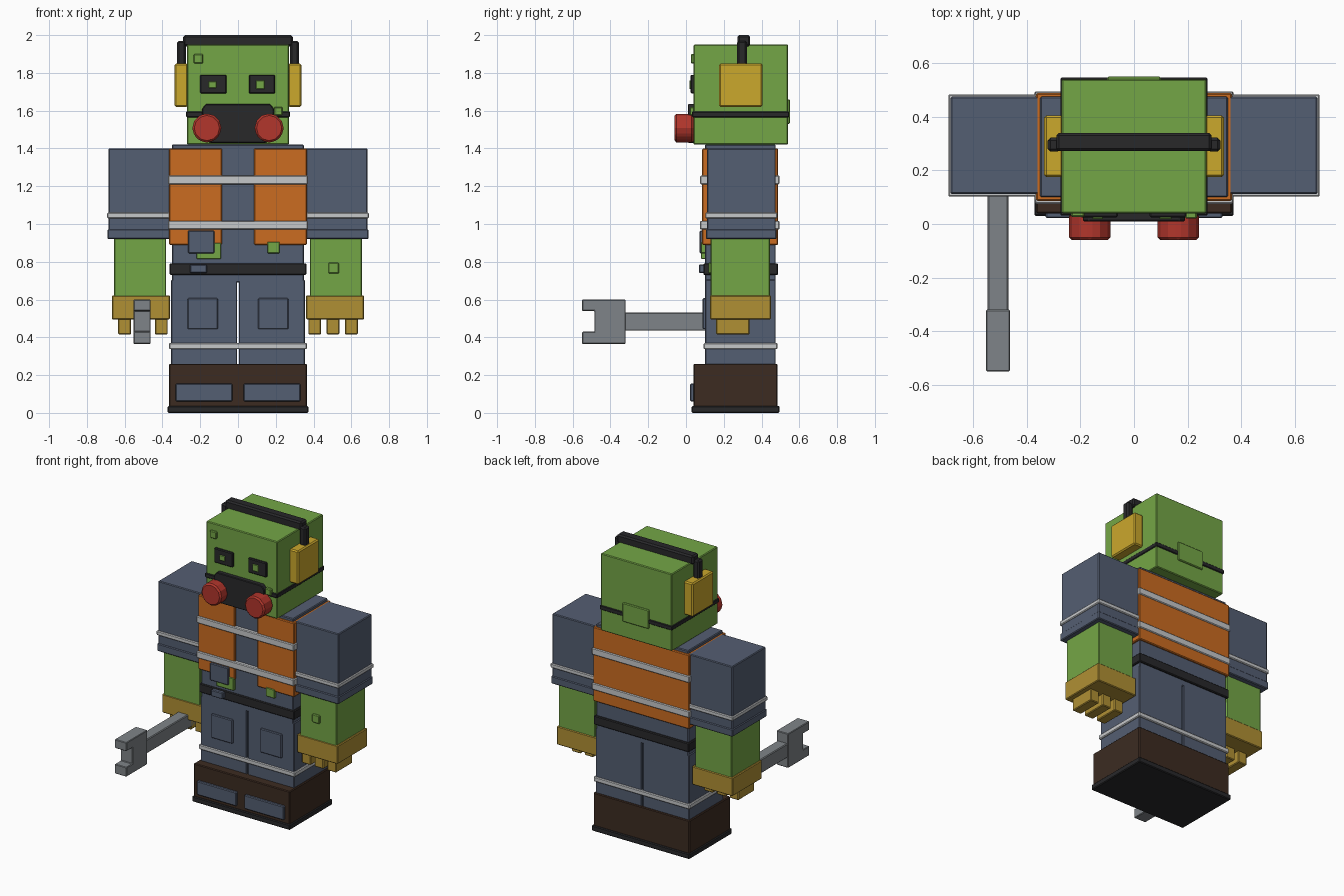
import bpy, bmesh, math

cube = bpy.data.objects.get("Cube")
if cube:
    bpy.data.objects.remove(cube, do_unlink=True)


def material(name, r, g, b):
    lin = [((c / 255 + 0.055) / 1.055) ** 2.4 for c in (r, g, b)] + [1]
    m = bpy.data.materials.new(name)
    m.use_nodes = True
    m.diffuse_color = lin
    m.node_tree.nodes["Principled BSDF"].inputs["Base Color"].default_value = lin
    return m


GREEN = material("green skin", 116, 166, 70)
BLUE = material("slate blue cloth", 84, 94, 114)
ORANGE = material("orange vest", 203, 108, 33)
YELLOW = material("yellow plastic", 203, 168, 44)
GLOVE = material("tan glove", 176, 144, 52)
RED = material("red filter", 178, 54, 44)
BLACK = material("black rubber", 40, 40, 42)
BROWN = material("brown leather", 60, 43, 33)
SILVER = material("silver tape", 198, 200, 202)
STEEL = material("grey steel", 127, 132, 136)


def finish(name, bm, mat, bevel):
    bmesh.ops.recalc_face_normals(bm, faces=bm.faces)
    mesh = bpy.data.meshes.new(name)
    bm.to_mesh(mesh)
    bm.free()
    mesh.materials.append(mat)
    ob = bpy.data.objects.new(name, mesh)
    bpy.context.collection.objects.link(ob)
    if bevel:
        mod = ob.modifiers.new("Bevel", 'BEVEL')
        mod.width = bevel
        mod.segments = 1
        mod.limit_method = 'ANGLE'
    return ob


def box(name, mat, x, y, z, bevel=0.005):
    """Box from its (min, max) along each axis."""
    bm = bmesh.new()
    bmesh.ops.create_cube(bm, size=1)
    for v in bm.verts:
        v.co = [a[0] + (c + 0.5) * (a[1] - a[0]) for a, c in zip((x, y, z), v.co)]
    return finish(name, bm, mat, bevel)


def pair(name, mat, x, y, z, bevel=0.005):
    """The same box on both sides of the body."""
    box("left_" + name, mat, x, y, z, bevel)
    box("right_" + name, mat, (-x[1], -x[0]), y, z, bevel)


def prism(name, mat, axis, profile, lo, hi, bevel=0.004):
    """Extrude a 2D outline along x (outline in y, z) or y (outline in x, z)."""
    bm = bmesh.new()
    place = (lambda p: (lo, p[0], p[1])) if axis == 'x' else (lambda p: (p[0], lo, p[1]))
    face = bm.faces.new([bm.verts.new(place(p)) for p in profile])
    out = bmesh.ops.extrude_face_region(bm, geom=[face])
    step = (hi - lo, 0, 0) if axis == 'x' else (0, hi - lo, 0)
    bmesh.ops.translate(bm, vec=step,
                        verts=[g for g in out["geom"] if isinstance(g, bmesh.types.BMVert)])
    return finish(name, bm, mat, bevel)


# Head and face
box("head", GREEN, (-.27, .27), (.04, .54), (1.42, 1.95))
box("nape_patch", GREEN, (-.1, .1), (.53, .55), (1.53, 1.66))
box("mask_strap", BLACK, (-.275, .275), (.032, .546), (1.565, 1.595), .004)
box("right_eye", BLACK, (-.2, -.06), (.025, .05), (1.69, 1.79))
box("left_eye", BLACK, (.058, .196), (.025, .05), (1.69, 1.79))
box("right_pupil", GREEN, (-.155, -.115), (.018, .03), (1.72, 1.755), .002)
box("left_pupil", GREEN, (.095, .14), (.018, .03), (1.715, 1.76), .002)
box("forehead_wart", GREEN, (-.235, -.185), (.026, .05), (1.85, 1.9))
box("cheek_wart", GREEN, (.19, .235), (.02, .05), (1.575, 1.62))

# Breathing mask with two round filters
mask = [(-.17, 1.635), (.17, 1.635), (.19, 1.61), (.19, 1.47),
        (.15, 1.43), (-.15, 1.43), (-.19, 1.47), (-.19, 1.61)]
prism("mask", BLACK, 'y', mask, .01, .05)
for side, sx in (("left", 1), ("right", -1)):
    ring = [(sx * .165 + .077 * math.cos(math.tau * i / 12),
             1.508 + .077 * math.sin(math.tau * i / 12)) for i in range(12)]
    prism(side + "_filter", RED, 'y', ring, -.06, .04, .01)

# Ear defenders
pair("ear_muff", YELLOW, (.265, .335), (.175, .405), (1.62, 1.85), .008)
pair("headband_arm", BLACK, (.275, .322), (.27, .322), (1.84, 1.97), .01)
box("headband_top", BLACK, (-.29, .29), (.272, .34), (1.94, 2.0), .01)

# Torso and vest
box("torso", BLUE, (-.35, .35), (.1, .475), (.69, 1.42))
pair("vest_front", ORANGE, (.085, .365), (.086, .11), (.89, 1.4))
pair("vest_side", ORANGE, (.345, .365), (.09, .485), (.89, 1.4))
box("vest_back", ORANGE, (-.365, .365), (.465, .488), (.89, 1.4))
for name, z in (("upper", 1.21), ("lower", .97)):
    box(name + "_vest_stripe", SILVER, (-.37, .37), (.075, .495), (z, z + .047))
box("torn_cloth_patch", BLUE, (-.265, -.125), (.072, .095), (.845, .965))
box("right_belly_skin", GREEN, (-.22, -.09), (.08, .105), (.815, .9), .003)
box("left_belly_skin", GREEN, (.155, .22), (.08, .105), (.845, .905), .003)

# Belt
box("belt", BLACK, (-.362, .362), (.092, .488), (.73, .792))
box("belt_buckle", BLUE, (-.255, -.165), (.068, .1), (.74, .785))

# Legs and boots
pair("leg", BLUE, (.004, .355), (.1, .475), (.24, .705))
pair("leg_pocket", BLUE, (.105, .268), (.088, .11), (.443, .607))
box("leg_stripe", SILVER, (-.365, .365), (.093, .485), (.337, .37))
box("boots", BROWN, (-.365, .365), (.04, .485), (.02, .26))
box("sole", BLACK, (-.372, .372), (.03, .495), (0, .037))
pair("toe_plate", BLUE, (.03, .33), (.022, .05), (.06, .155))

# Arms and gloves
pair("sleeve", BLUE, (.355, .685), (.112, .475), (.95, 1.4))
pair("sleeve_cuff", BLUE, (.355, .69), (.105, .48), (.92, .972))
pair("sleeve_stripe", SILVER, (.355, .693), (.102, .484), (1.03, 1.06))
pair("forearm", GREEN, (.38, .657), (.13, .445), (.6, .93))
box("forearm_wart", GREEN, (.478, .535), (.118, .14), (.738, .795))
pair("glove", GLOVE, (.36, .668), (.127, .45), (.495, .622))
for i in range(3):
    x = .372 + i * .097
    pair("finger_%d" % (i + 1), GLOVE, (x, x + .068), (.16, .337), (.415, .5))

# Wrench held in the right hand
jaw = [(-.32, .365), (-.32, .6), (-.55, .6), (-.55, .54),
       (-.485, .54), (-.485, .43), (-.55, .43), (-.55, .365)]
prism("wrench_jaw", STEEL, 'x', jaw, -.553, -.463)
box("wrench_handle", STEEL, (-.547, -.469), (-.33, .25), (.435, .532))
